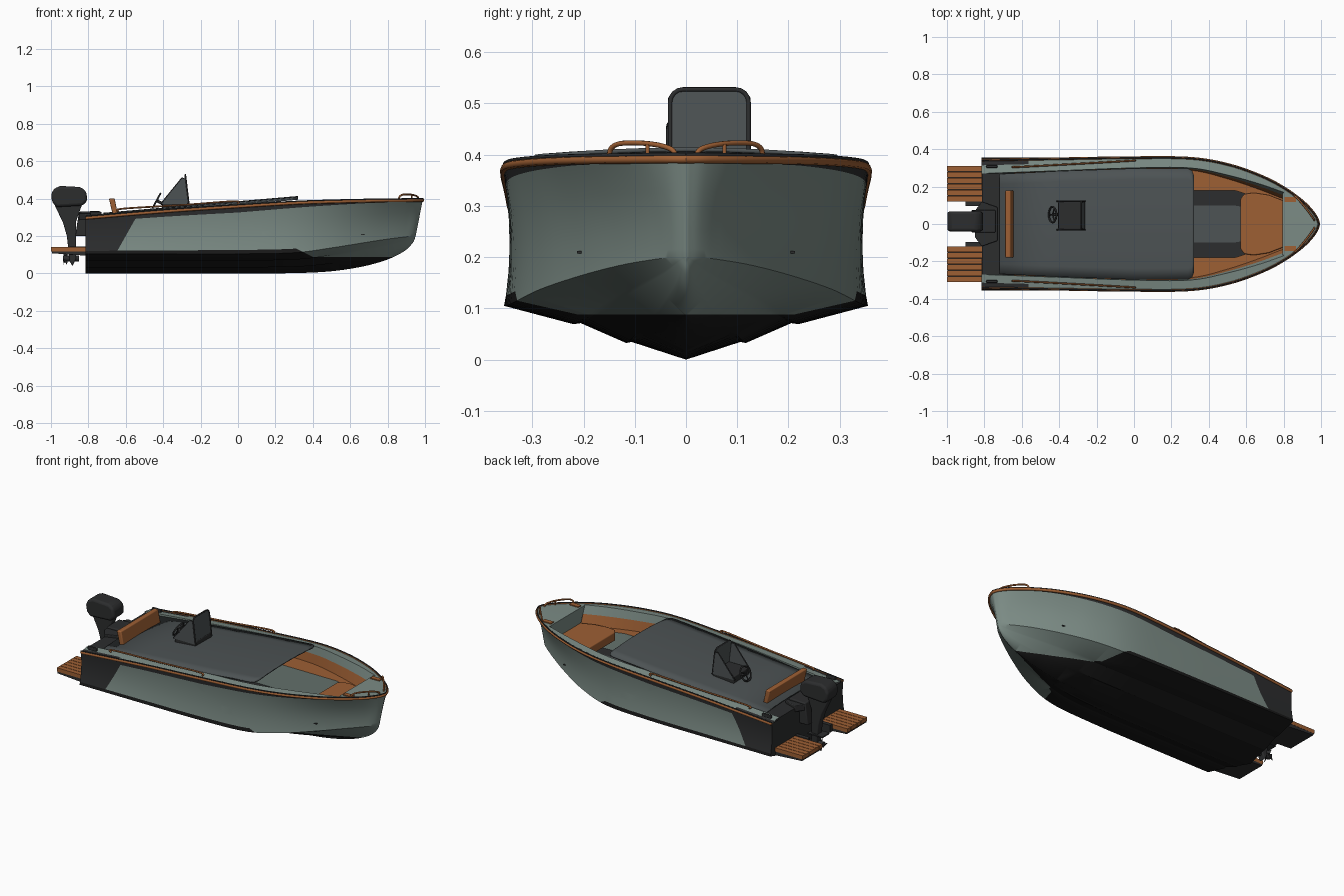
import bpy, bmesh
from math import radians, cos, sin, pi
from mathutils import Vector

cube = bpy.data.objects.get("Cube")
if cube:
    bpy.data.objects.remove(cube, do_unlink=True)


def material(name, rgb):
    m = bpy.data.materials.new(name)
    m.use_nodes = True
    m.diffuse_color = (*rgb, 1)
    m.node_tree.nodes["Principled BSDF"].inputs["Base Color"].default_value = (*rgb, 1)
    return m


SAGE = material("sage paint", (.2, .26, .235))
DARK = material("charcoal", (.025, .026, .027))
BLACK = material("bottom black", (.01, .01, .01))
WOOD = material("teak", (.34, .115, .034))
GREY = material("cover grey", (.073, .085, .088))
MESHES = []


def finish(name, bm, mats):
    mesh = bpy.data.meshes.new(name)
    bm.to_mesh(mesh)
    bm.free()
    ob = bpy.data.objects.new(name, mesh)
    bpy.context.collection.objects.link(ob)
    for m in mats:
        mesh.materials.append(m)
    MESHES.append(ob)
    return ob


def mirror(ob):
    ob.modifiers.new("Mirror", "MIRROR").use_axis = (False, True, False)
    return ob


def path(ctrl, n=5):
    """Smooth curve through the control points, n samples per span."""
    p = [Vector(c) for c in ctrl]
    p = [2 * p[0] - p[1]] + p + [2 * p[-1] - p[-2]]
    out = []
    for a, b, c, d in zip(p, p[1:], p[2:], p[3:]):
        for k in range(n):
            t = k / n
            out.append(b + (c - a) * t / 2 + (2 * a - 5 * b + 4 * c - d) * t * t / 2
                       + (3 * b - a - 3 * c + d) * t ** 3 / 2)
    return out + [p[-2]]


def grid(rows, pick):
    """Loft rows of points; pick(j) gives the material index of strip j."""
    bm = bmesh.new()
    v = [[bm.verts.new(p) for p in r] for r in rows]
    for a, b in zip(v, v[1:]):
        for j in range(len(a) - 1):
            bm.faces.new((a[j], a[j + 1], b[j + 1], b[j])).material_index = pick(j)
    return bm, v


def prism(name, pts, lo, hi, axis, mat, bevel=0.0, shape=None):
    """Extrude a flat outline along an axis; shape may move the corners."""
    place = {"x": lambda p, t: (t, *p), "y": lambda p, t: (p[0], t, p[1]), "z": lambda p, t: (*p, t)}[axis]
    bm = bmesh.new()
    rings = [[bm.verts.new(place(p, t)) for p in pts] for t in (lo, hi)]
    for r in rings:
        bm.faces.new(r)
    for i in range(len(pts)):
        k = i - 1
        bm.faces.new((rings[0][k], rings[0][i], rings[1][i], rings[1][k]))
    for v in bm.verts:
        if shape:
            v.co = shape(v.co)
    bmesh.ops.recalc_face_normals(bm, faces=bm.faces)
    ob = finish(name, bm, [mat])
    if bevel:
        b = ob.modifiers.new("Bevel", "BEVEL")
        b.width, b.segments = bevel, 3
    return ob


def box(name, x, y, z, mat, bevel=0.0):
    return prism(name, [(x[0], y[0]), (x[1], y[0]), (x[1], y[1]), (x[0], y[1])], *z, "z", mat, bevel)


def tube(name, pts, radius, mat, cyclic=False):
    cu = bpy.data.curves.new(name, "CURVE")
    cu.dimensions = "3D"
    cu.bevel_depth, cu.bevel_resolution, cu.use_fill_caps = radius, 2, True
    sp = cu.splines.new("POLY")
    sp.points.add(len(pts) - 1)
    for q, p in zip(sp.points, pts):
        q.co = (*p, 1)
    sp.use_cyclic_u = cyclic
    cu.materials.append(mat)
    ob = bpy.data.objects.new(name, cu)
    bpy.context.collection.objects.link(ob)


# Main lines of the boat, stern to bow
keel = path([(-.815, 0, 0), (-.4, 0, 0), (0, 0, 0), (.3, 0, .002), (.5, 0, .012), (.67, 0, .038),
             (.8, 0, .075), (.89, 0, .12), (.935, 0, .165), (.95, 0, .2)])
chine = path([(-.815, .355, .105), (-.4, .355, .105), (0, .352, .105), (.3, .337, .111), (.5, .285, .137),
              (.67, .205, .164), (.8, .128, .184), (.89, .065, .195), (.93, .03, .199), (.95, 0, .2)])
sheer = path([(-.815, .343, .3), (-.4, .35, .335), (0, .356, .362), (.3, .353, .38), (.5, .32, .387),
              (.67, .262, .391), (.8, .196, .393), (.91, .115, .394), (.97, .046, .395), (.988, 0, .395)])
coaming = path([(-.815, .27, .312), (-.4, .285, .345), (0, .3, .372), (.3, .3, .388), (.5, .262, .393),
                (.67, .215, .395), (.8, .17, .394)])
BOW = len(coaming) - 1

# Hull shell: strakes fading forward, chine lip, hollow side, tapering strip under the rail
rows = []
for k, c, s in zip(keel, chine, sheer):
    fade = min(1, max(0, (.65 - c.x) / .3))
    row = []
    for f, g in ((0, 0), (.3, .33), (.33, .36 - .05 * fade), (.58, .68), (.62, .72 - .06 * fade), (1, 1)):
        row.append(Vector((k.x + (c.x - k.x) * f, c.y * f, k.z + (c.z - k.z) * g)))
    pinch = .12 * max(0, s.y - c.y) + .01 * min(1, s.y * 10)
    for f in (.08, .28, .46, .66, .86 + .08 * min(1, max(0, s.x * 1.3)), 1):
        row.append(c.lerp(s, f) - Vector((0, pinch * 4 * f * (1 - f), 0)))
    rows.append(row)
bm, v = grid(rows, lambda j: 0 if j < 5 else 1 if j == 5 else 2 if j < 10 else 3)
top = bm.verts.new((-.815, 0, .3))
bm.faces.new([top] + v[0][::-1]).material_index = 4
bmesh.ops.remove_doubles(bm, verts=bm.verts, dist=.0002)
for co, no in (((0, 0, .088), (0, 0, 1)), ((.36, 0, .108), (1, 0, 2)), ((-.64, 0, .13), (.16, 0, -.09))):
    bmesh.ops.bisect_plane(bm, geom=bm.verts[:] + bm.edges[:] + bm.faces[:], plane_co=co, plane_no=no)
for f in bm.faces:
    part, p = f.material_index, f.calc_center_median()
    aft = p.x + 2 * p.z < .576
    quarter = p.x - (p.z - .13) * .5625 < -.64
    if part < 2:
        f.material_index = 2 if aft or (part == 0 and p.z < .088) else 0
    else:
        f.material_index = 1 if part == 4 or quarter or (part == 3 and p.x < .8) else 0
mirror(finish("hull", bm, [SAGE, DARK, BLACK]))

# Gunwale and bow deck
bm, v = grid([(s, s.lerp(c, .4), c) for s, c in zip(sheer, coaming)], lambda j: 0)
for f in bm.faces:
    p = f.calc_center_median()
    f.material_index = int(p.x < -.6 and p.y > .316)
mirror(finish("gunwale", bm, [SAGE, DARK]))
bm, v = grid([(s, (s.x, 0, s.z + .003)) for s in sheer[BOW:]], lambda j: 0)
mirror(finish("bow_deck", bm, [SAGE]))

# Cockpit lining: coaming wall, backrest, side seat, footwell, floor
rows = []
for c, ch, s in zip(coaming, chine, sheer):
    wall = Vector((c.x, c.y - .005 - .45 * max(0, s.y - ch.y), .285))
    edge = min(.18, wall.y - .05)
    floor = max(.13, ch.z + .02)
    rows.append((c, c.lerp(wall, .45), wall, (c.x, edge, .285), (c.x, edge, floor),
                 (c.x, edge * .55, floor), (c.x, 0, floor)))
bm, v = grid(rows, lambda j: (0, 1, 1, 0, 2, 3)[j])
mirror(finish("cockpit", bm, [SAGE, WOOD, DARK, GREY]))
prism("bow_bulkhead", [(-.11, .25), (.11, .25), (.165, .394), (-.165, .394)], .795, .803, "x", SAGE)
half = [(.797, .125), (.72, .155), (.64, .167), (.59, .16), (.57, .135)]
prism("bow_seat", half + [(x, -y) for x, y in half[::-1]], .25, .303, "z", WOOD, .006)

# Crowned cockpit cover and aft deck
rows = []
for x, y in ((-.72, .267), (-.4, .283), (0, .297), (.29, .296), (.31, .286), (.32, .262)):
    rows.append([(x, y * f, .414 + .086 * (x - .32) - .012 * f * f) for f in (1, .8, .6, .3, 0)])
bm, v = grid(rows, lambda j: 0)
mirror(finish("cover", bm, [GREY])).modifiers.new("Solidify", "SOLIDIFY").thickness = .008
box("aft_deck", (-.812, -.64), (-.275, .275), (.28, .306), DARK)

# Bench backrest
prism("bench_backrest", [(-.69, .4), (-.66, .402), (-.642, .315), (-.67, .315)], -.18, .18, "y", WOOD, .006)

# Console with windscreen and wheel
LEFT, RIGHT = .122, -.031
box("console", (-.405, -.262), (RIGHT, LEFT), (.32, .39), DARK, .006)
corner = [(.025 * (1 - cos(a)), .527 - .025 * (1 - sin(a))) for a in (0, pi / 8, pi / 4, pi * 3 / 8, pi / 2)]
pane = [(RIGHT, .37)] + [(RIGHT + d, z) for d, z in corner]
pane += [(LEFT - d, z) for d, z in corner[::-1]] + [(LEFT, .37)]


def lean(p):
    return Vector((p.x - .12 * (p.z - .37), p.y, p.z))


prism("windscreen", pane, -.268, -.262, "x", GREY, shape=lean)
tube("windscreen_frame", [lean(Vector((-.263, *p))) for p in pane], .0045, DARK)
for side, y in (("left", LEFT), ("right", RIGHT)):
    wing = [(-.412, .372), (-.3, .51), (-.283, .505), (-.266, .372)]
    prism(side + "_wing_pane", wing, y - .003, y + .003, "y", GREY)
    tube(side + "_wing_frame", [(x, y, z) for x, z in wing], .004, DARK)
hub = Vector((-.435, .05, .39))
rim = [hub + Vector((.02 * sin(a), .042 * cos(a), .037 * sin(a))) for a in [k * pi / 12 for k in range(24)]]
tube("steering_wheel", rim, .005, DARK, True)
for k in (2, 10, 18):
    tube("wheel_spoke", [hub, rim[k]], .004, DARK)
tube("steering_column", [hub, (-.39, .05, .365)], .008, DARK)

# Rails and fittings, both sides
for side, s in (("left", 1), ("right", -1)):
    def flip(pts):
        return [Vector((p[0], p[1] * s, p[2])) for p in pts]

    tube(side + "_rub_rail", flip([p - Vector((0, .002, .004)) for p in sheer]), .008, WOOD)
    tube(side + "_rail_cap", flip([p + Vector((0, -.002, .005)) for p in sheer]), .0035, DARK)
    grab = path([(-.64, .305, .33), (-.62, .305, .346), (-.3, .322, .366), (-.02, .338, .386), (0, .34, .37)])
    tube(side + "_grab_rail", flip(grab), .005, WOOD)
    rail = path([(.965, .018, .39), (.96, .028, .41), (.93, .07, .421), (.885, .125, .422),
                 (.865, .146, .412), (.858, .15, .393)])
    tube(side + "_bow_rail", flip(rail), .005, WOOD)
    tube(side + "_bow_rail_post", flip([(.93, .075, .393), (.93, .075, .42)]), .004, WOOD)
    box(side + "_bow_step", (.805, .865), sorted((s * .118, s * .145)), (.39, .4), WOOD)
    box(side + "_hull_fitting", (.645, .675), sorted((s * .19, s * .213)), (.207, .212), DARK)
    box(side + "_stern_cleat", (-.79, -.73), sorted((s * .3, s * .315)), (.31, .33), DARK, .004)
    # Swim platform
    prism(side + "_platform_base", [(-.995, .108), (-.81, .095), (-.81, .128), (-.995, .128)],
          *sorted((s * .12, s * .308)), "y", DARK)
    for k in range(6):
        y = .12 + k * .032
        box(side + "_platform_plank", (-1, -.81), sorted((s * y, s * (y + .029))), (.118, .141), WOOD)
    box(side + "_platform_bracket", (-.9, -.81), sorted((s * .095, s * .12)), (.1, .145), DARK)

# Outboard motor, mounted slightly to the left
MID = .014
prism("motor_cowl", [(-1, .42), (-.985, .453), (-.95, .468), (-.84, .462), (-.812, .44), (-.805, .39),
                     (-.83, .363), (-.97, .355), (-.993, .38)], MID - .053, MID + .053, "y", DARK, .014)
prism("motor_leg", [(-.98, .365), (-.835, .365), (-.865, .28), (-.865, .08), (-.885, .04), (-.9, .065),
                    (-.915, .2), (-.935, .27)], MID - .022, MID + .022, "y", DARK, .006)
box("motor_plate", (-.95, -.85), (MID - .035, MID + .035), (.135, .142), DARK)
prism("motor_bracket", [(-.87, .2), (-.85, .33), (-.74, .335), (-.74, .3), (-.81, .3), (-.81, .2)],
      MID - .06, MID + .06, "y", DARK, .006)
prism("motor_pad", [(-.85, -.07), (-.85, .07), (-.815, .12), (-.73, .09), (-.73, -.09), (-.815, -.12)],
      .285, .322, "z", DARK, .004)
tube("motor_gearcase", [(-.85, MID, .08), (-.865, MID, .08), (-.935, MID, .08)], .016, DARK)
for k in range(3):
    a = k * pi * 2 / 3 + pi / 2
    bm = bmesh.new()
    bm.faces.new([bm.verts.new((x, MID + r * cos(a + b), .08 + r * sin(a + b))) for r, b, x in
                  ((.01, -.5, -.93), (.04, -.4, -.935), (.042, .4, -.915), (.01, .5, -.91))])
    finish("propeller_blade", bm, [DARK])

# Smooth shading with sharp creases kept
for ob in bpy.context.selected_objects:
    ob.select_set(False)
for ob in MESHES:
    ob.select_set(True)
bpy.context.view_layer.objects.active = MESHES[0]
bpy.ops.object.shade_smooth_by_angle(angle=radians(30))
